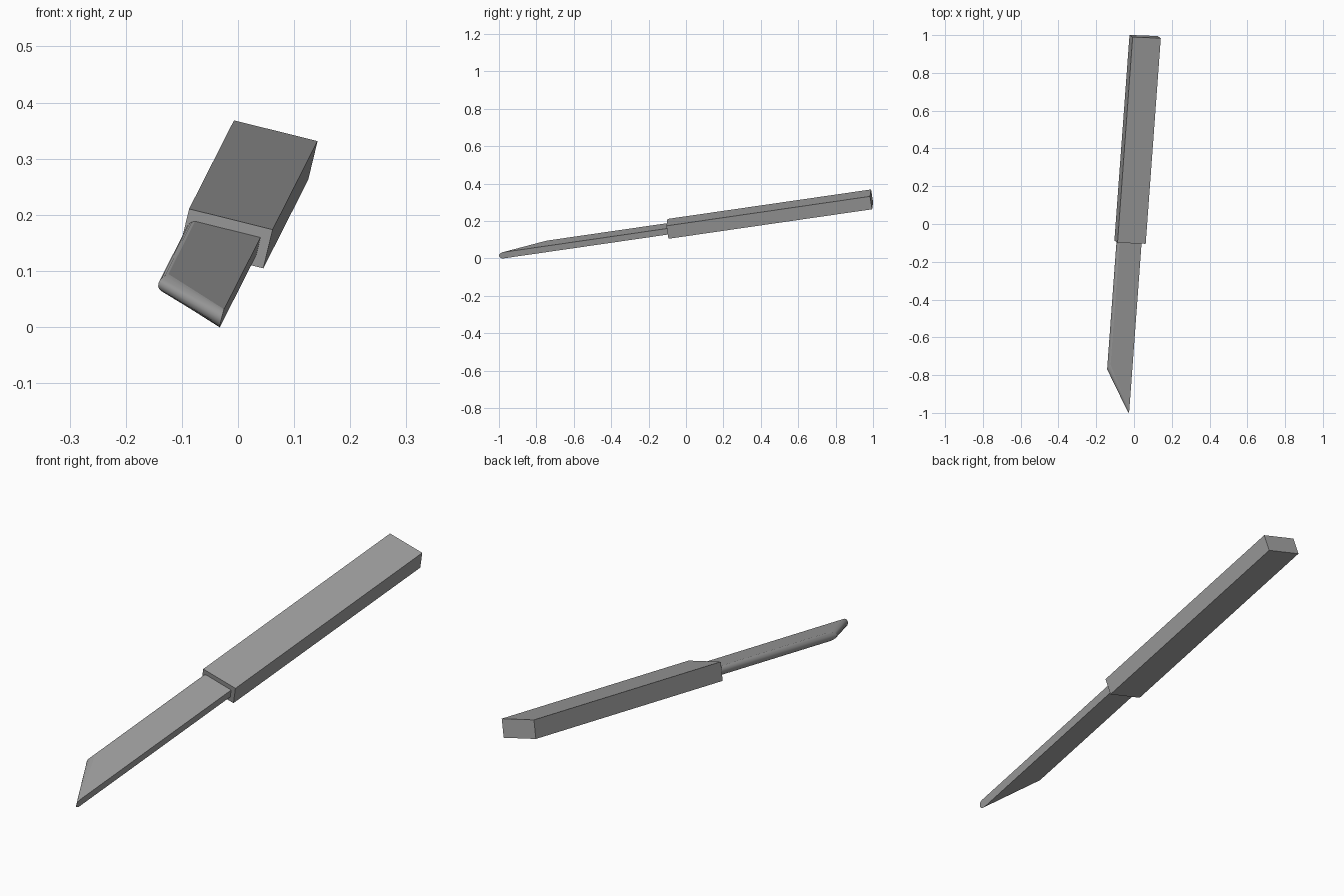
import bpy, bmesh, math
from mathutils import Matrix, Vector

if "Cube" in bpy.data.objects:
    bpy.data.objects.remove(bpy.data.objects["Cube"], do_unlink=True)

# Single grey material
grey = bpy.data.materials.new("plain grey")
grey.use_nodes = True
COLOUR = (0.35, 0.35, 0.35, 1)
grey.diffuse_color = COLOUR
grey.node_tree.nodes["Principled BSDF"].inputs["Base Color"].default_value = COLOUR

# Knife frame: local x across, y along towards the butt, z through the thickness;
# the origin is the middle of the handle's front end
along = Vector((0.0725, 0.987, 0.143)).normalized()
across = Vector((0.970, -0.036, -0.241))
across = (across - along * across.dot(along)).normalized()
up = across.cross(along)
frame = Matrix((across, along, up)).transposed().to_4x4()
frame.translation = (-0.021, -0.0965, 0.1575)


def loft(name, outlines):
    """Join equal-length outlines into a closed solid in the knife frame."""
    bm = bmesh.new()
    rings = [[bm.verts.new(p) for p in o] for o in outlines]
    for a, b in zip(rings, rings[1:]):
        for i in range(len(a)):
            j = (i + 1) % len(a)
            bm.faces.new((a[i], a[j], b[j], b[i]))
    bm.faces.new(rings[0])
    bm.faces.new(rings[-1])
    bmesh.ops.recalc_face_normals(bm, faces=bm.faces)
    mesh = bpy.data.meshes.new(name)
    bm.to_mesh(mesh)
    bm.free()
    mesh.materials.append(grey)
    obj = bpy.data.objects.new(name, mesh)
    obj.matrix_world = frame
    bpy.context.collection.objects.link(obj)
    return obj


# Handle: plain rectangular bar
W, T, L = 0.0768, 0.0359, 1.103
loft("handle", [[(-W, 0, z), (W, 0, z), (W, L, z), (-W, L, z)] for z in (-T, T)])

# Blade: slanted tip, flat spine, rounded cutting edge swelling out at mid thickness
HALF, DEPTH, STEPS = 0.0168, 0.0125, 8
radius = (HALF ** 2 + DEPTH ** 2) / (2 * DEPTH)
sweep = math.asin(HALF / radius)
layers = []
for k in range(STEPS + 1):
    a = sweep * (2 * k / STEPS - 1)
    z = radius * math.sin(a)
    s = (radius * math.cos(a) - radius + DEPTH) / DEPTH
    left = -0.061 - DEPTH * s
    layers.append([(left, 0.02, z), (left, -0.657 - 0.028 * s, z),
                   (0.059, -0.894 - 0.019 * s, z), (0.059, 0.02, z)])
blade = loft("blade", layers)

# Smooth only the rounded edge
bpy.ops.object.select_all(action='DESELECT')
blade.select_set(True)
bpy.context.view_layer.objects.active = blade
bpy.ops.object.shade_smooth_by_angle(angle=math.radians(25))
for f in blade.data.polygons:
    if abs(f.normal.z) > 0.99:
        f.use_smooth = False
